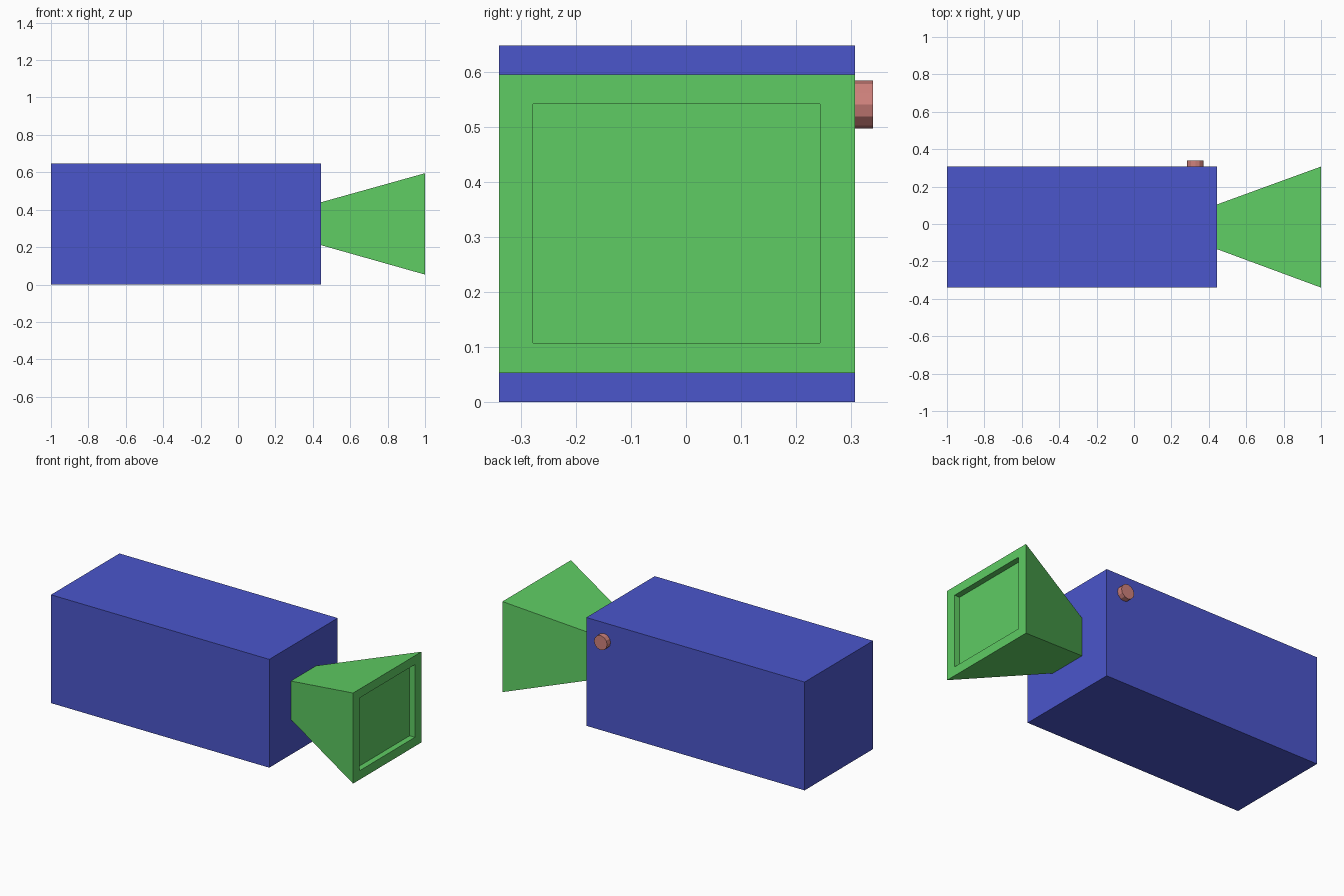
import bpy, bmesh
from math import pi
from mathutils import Matrix, Vector

cube = bpy.data.objects.get("Cube")
if cube:
    bpy.data.objects.remove(cube, do_unlink=True)


def make_material(name, color):
    mat = bpy.data.materials.new(name)
    mat.use_nodes = True
    mat.diffuse_color = (*color, 1)
    mat.node_tree.nodes["Principled BSDF"].inputs["Base Color"].default_value = (*color, 1)
    return mat


def finish(name, bm, mat):
    bmesh.ops.recalc_face_normals(bm, faces=bm.faces)
    mesh = bpy.data.meshes.new(name)
    bm.to_mesh(mesh)
    bm.free()
    mesh.materials.append(mat)
    obj = bpy.data.objects.new(name, mesh)
    bpy.context.collection.objects.link(obj)
    return obj


def ring(bm, x, y0, y1, z0, z1):
    """Rectangle of vertices across the length axis."""
    return [bm.verts.new((x, y, z)) for y, z in ((y0, z0), (y1, z0), (y1, z1), (y0, z1))]


def loft(name, sections, mat):
    """Closed solid through a row of rectangular sections."""
    bm = bmesh.new()
    rings = [ring(bm, *s) for s in sections]
    for a, b in zip(rings, rings[1:]):
        for i in range(4):
            j = (i + 1) % 4
            bm.faces.new((a[i], a[j], b[j], b[i]))
    bm.faces.new(rings[0])
    bm.faces.new(rings[-1])
    return finish(name, bm, mat)


blue = make_material("blue", (0.07, 0.093, 0.6))
green = make_material("green", (0.114, 0.604, 0.125))
pink = make_material("pink", (0.62, 0.22, 0.2))

# Long box body
side = (-0.34, 0.307)
loft("body", [(-1, *side, 0, 0.648), (0.445, *side, 0, 0.648)], blue)

# Flared hood, with a shallow recess in its wide end
opening = (-0.278, 0.244, 0.107, 0.542)
loft("flared_hood", [
    (0.445, -0.135, 0.105, 0.21, 0.44),
    (1, *side, 0.053, 0.595),
    (1, *opening),
    (0.965, *opening),
], green)

# Small round button on the back
bm = bmesh.new()
bmesh.ops.create_cone(bm, cap_ends=True, segments=12, radius1=0.0435,
                      radius2=0.0435, depth=0.033)
place = Matrix.Translation(Vector((0.3275, 0.3235, 0.5405))) @ Matrix.Rotation(pi / 2, 4, "X")
bmesh.ops.transform(bm, matrix=place, verts=bm.verts)
finish("button", bm, pink)
